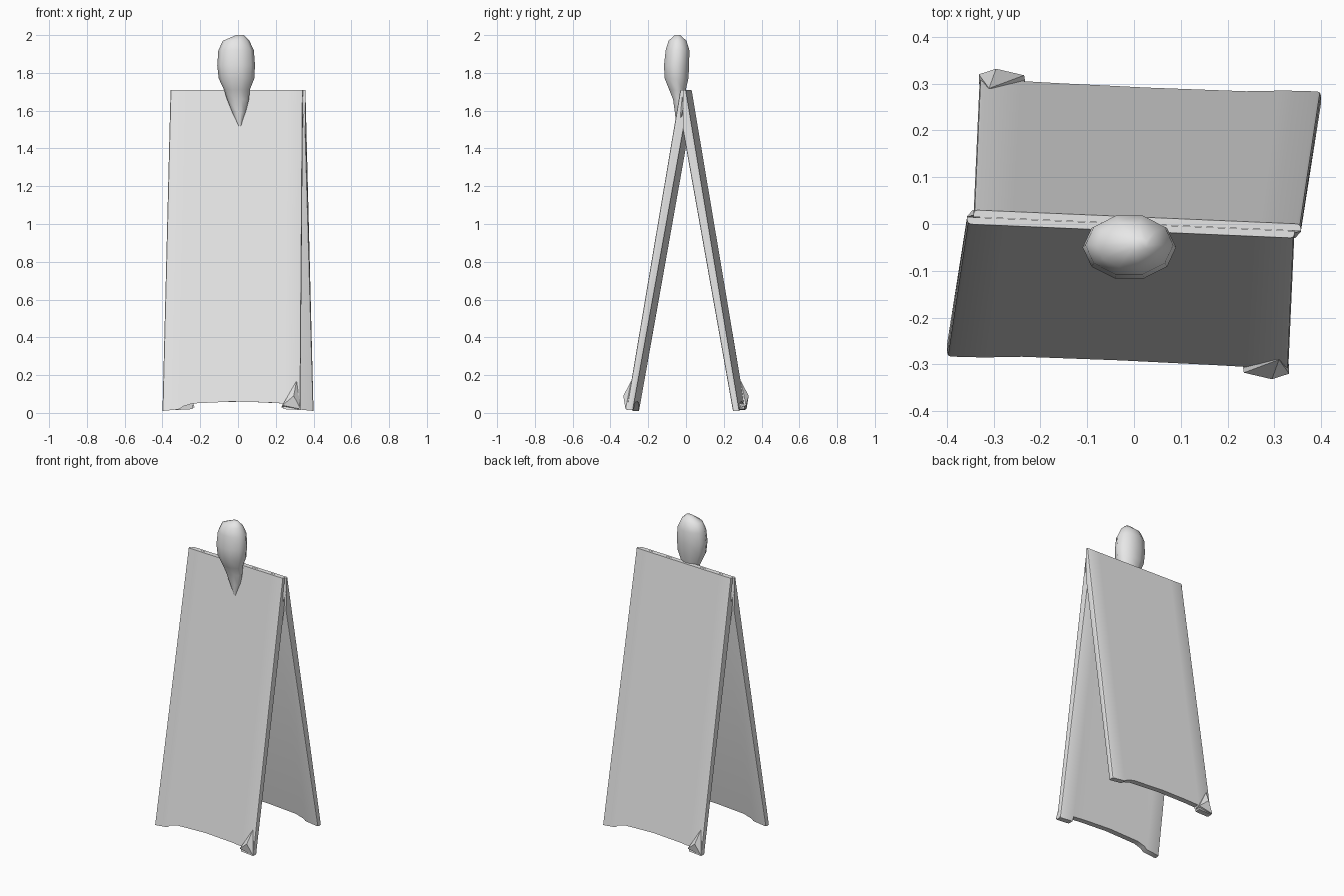
import bpy, bmesh, math
from mathutils import Vector, Matrix

cube = bpy.data.objects.get("Cube")
if cube:
    bpy.data.objects.remove(cube, do_unlink=True)

grey = bpy.data.materials.new("pale grey")
grey.use_nodes = True
grey.diffuse_color = (0.8, 0.8, 0.8, 1)
grey.node_tree.nodes["Principled BSDF"].inputs["Base Color"].default_value = grey.diffuse_color


def finish(name, bm, angle):
    bmesh.ops.recalc_face_normals(bm, faces=bm.faces)
    mesh = bpy.data.meshes.new(name)
    bm.to_mesh(mesh)
    bm.free()
    mesh.materials.append(grey)
    ob = bpy.data.objects.new(name, mesh)
    bpy.context.collection.objects.link(ob)
    bpy.ops.object.select_all(action='DESELECT')
    ob.select_set(True)
    bpy.context.view_layer.objects.active = ob
    bpy.ops.object.shade_smooth_by_angle(angle=math.radians(angle))
    return ob


def loft(bm, rings):
    """Skin a list of closed point loops and cap both ends."""
    loops = [[bm.verts.new(p) for p in ring] for ring in rings]
    n = len(loops[0])
    for a, b in zip(loops, loops[1:]):
        for i in range(n):
            j = (i + 1) % n
            bm.faces.new((a[i], a[j], b[j], b[i]))
    bm.faces.new(loops[0])
    bm.faces.new(loops[-1])


TOP, APEX, THICK = 1.71, 1.49, 0.035


def section(xb, zb):
    """Leaf cross-section: outer face, ridge, inner face, at one column."""
    t = (xb + 0.40) / 0.73
    xt = -0.357 + 0.70 * t
    ridge = 0.015 - 0.03 * t
    yb = -0.285 - 0.033 * t
    rise = zb / TOP
    foot = Vector((xb, yb, 0)).lerp(Vector((xt, ridge - 0.015, TOP)), rise)
    return [foot, (xt, ridge - 0.015, TOP), (xt, ridge, TOP),
            (xt, ridge, APEX), foot + Vector((0, THICK, 0))]


# Two leaves with a raised lower edge between the feet, turned about z
columns = [(-0.40, 0.01), (-0.31, 0.02), (-0.29, 0.035), (-0.24, 0.05), (-0.03, 0.06),
           (0.16, 0.055), (0.235, 0.05), (0.24, 0.02), (0.33, 0.015)]
for name, turn in (("front_leaf", 0), ("back_leaf", math.pi)):
    bm = bmesh.new()
    loft(bm, [section(x, z) for x, z in columns])
    bm.edges.ensure_lookup_table()
    long_sides = [e for e in bm.edges if len(e.link_faces) == 2 and e.calc_length() > 1
                  and abs(e.verts[0].co.x + e.verts[1].co.x) > 0.6]
    bmesh.ops.bevel(bm, geom=long_sides, offset=0.008, segments=2, affect='EDGES', profile=0.5)
    bm.transform(Matrix.Rotation(turn, 4, 'Z'))
    finish(name, bm, 35)

    # Flared toe and worn upper corner on each leaf
    for part, points in (
        ("toe", [(0.23, -0.29, 0.03), (0.235, -0.318, 0.04), (0.295, -0.332, 0.09),
                 (0.332, -0.32, 0.02), (0.33, -0.28, 0.02), (0.31, -0.29, 0.17)]),
        ("corner", [(0.34, -0.02, 1.69), (0.358, -0.015, 1.61), (0.345, -0.03, 1.56),
                    (0.30, -0.03, 1.67), (0.335, 0.0, 1.6)])):
        bm = bmesh.new()
        for p in points:
            bm.verts.new(p)
        bmesh.ops.convex_hull(bm, input=bm.verts)
        bm.transform(Matrix.Rotation(turn, 4, 'Z'))
        finish(name.replace("leaf", part), bm, 30)

# Egg-shaped knob tapering into a pointed stem down the front
profile = [(2.00, 0.02, 0.015, 0.01, -0.045), (1.97, 0.07, 0.05, -0.01, -0.045),
           (1.92, 0.094, 0.066, -0.01, -0.045), (1.84, 0.10, 0.07, -0.01, -0.05),
           (1.77, 0.094, 0.066, -0.008, -0.05), (1.71, 0.068, 0.046, -0.006, -0.045),
           (1.66, 0.058, 0.03, 0.0, -0.04), (1.59, 0.035, 0.025, 0.005, -0.035),
           (1.52, 0.008, 0.012, 0.01, -0.04)]
rings = []
for z, rx, ry, cx, cy in profile:
    rings.append([(cx + rx * math.cos(a), cy + ry * math.sin(a), z)
                  for a in (math.tau * k / 10 for k in range(10))])
bm = bmesh.new()
loft(bm, rings)
finish("knob", bm, 60)
